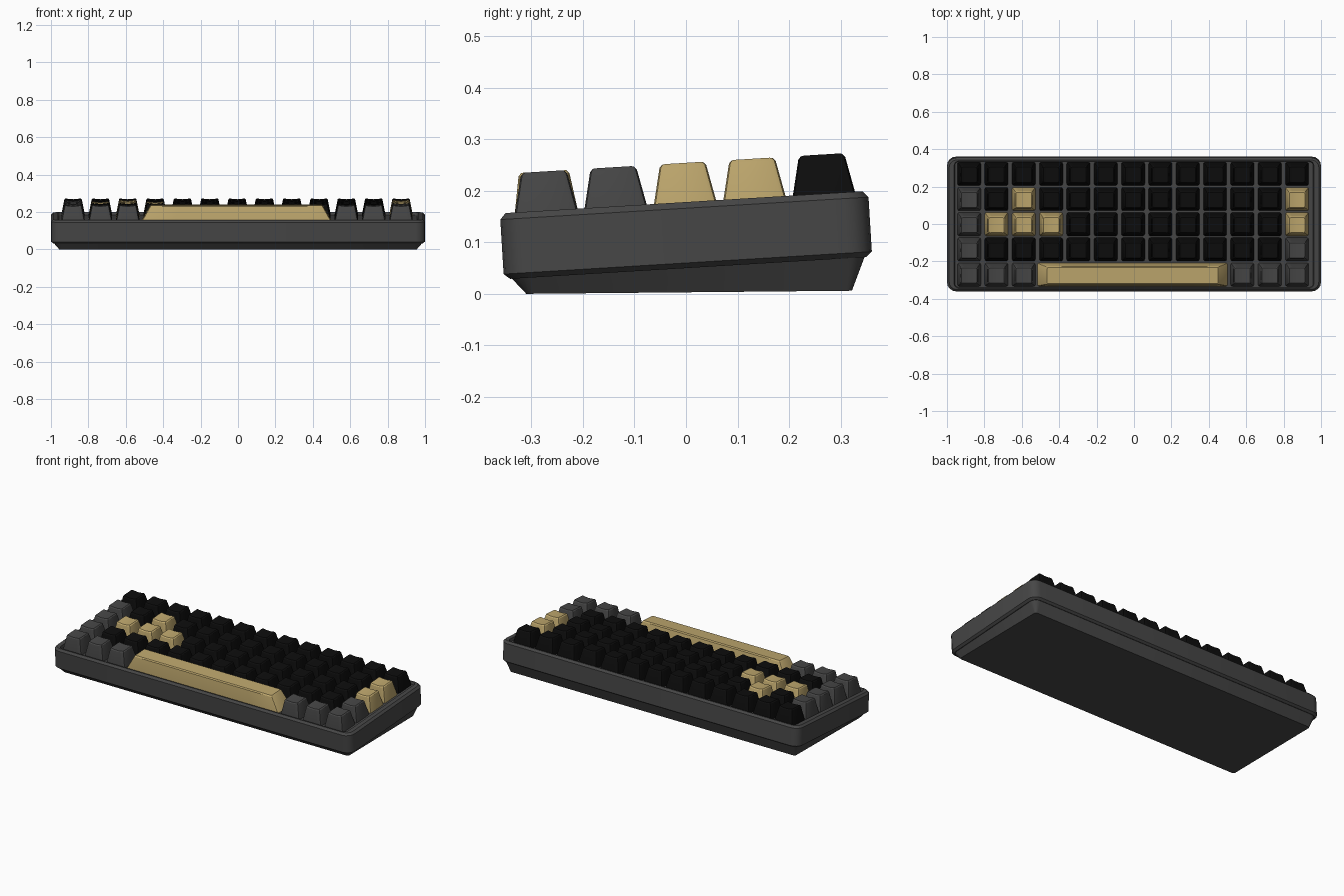
import bpy, bmesh, math

if "Cube" in bpy.data.objects:
    bpy.data.objects.remove(bpy.data.objects["Cube"])

TILT = math.atan(0.061)
PIVOT = 0.115
RIM, FLOOR = 0.178, 0.162


def material(name, r, g, b):
    m = bpy.data.materials.new(name)
    m.diffuse_color = (r, g, b, 1)
    m.use_nodes = True
    m.node_tree.nodes["Principled BSDF"].inputs["Base Color"].default_value = m.diffuse_color
    return m


GREY = material("dark_grey", 0.062, 0.062, 0.062)
BLACK = material("black", 0.004, 0.004, 0.004)
GOLD = material("gold", 0.52, 0.39, 0.155)


def tilt(p):
    x, y, z = p
    s, c = math.sin(TILT), math.cos(TILT)
    return (x, y * c - (z - PIVOT) * s, PIVOT + y * s + (z - PIVOT) * c)


def rounded_rect(hx, hy, r, z, seg=3, cuts=1, dish=0.0):
    """Mirror-symmetric loop; point i pairs with point n-1-i across y."""
    half = []
    for k in range(seg + 1):
        a = math.pi / 2 * k / seg
        half.append((hx - r + r * math.cos(a), hy - r + r * math.sin(a)))
    for k in range(1, cuts):
        half.append(((hx - r) * (1 - 2 * k / cuts), hy))
    for k in range(seg + 1):
        a = math.pi / 2 * (1 + k / seg)
        half.append((-hx + r + r * math.cos(a), hy - r + r * math.sin(a)))
    pts = half + [(x, -y) for x, y in reversed(half)]
    return [(x, y, z - dish * (1 - (x / hx) ** 2)) for x, y in pts]


def loft(name, loops, mat, cx=0, cy=0):
    """Skin a stack of equal loops and cap both ends with strips of quads."""
    bm = bmesh.new()
    rings = [[bm.verts.new((x + cx, y + cy, z)) for x, y, z in l] for l in loops]
    n = len(rings[0])
    for a, b in zip(rings, rings[1:]):
        for i in range(n):
            j = (i + 1) % n
            bm.faces.new((a[i], a[j], b[j], b[i]))
    for ring in (rings[0], rings[-1]):
        for i in range(n // 2 - 1):
            bm.faces.new((ring[i], ring[i + 1], ring[n - 2 - i], ring[n - 1 - i]))
    bmesh.ops.recalc_face_normals(bm, faces=bm.faces)
    me = bpy.data.meshes.new(name)
    bm.to_mesh(me)
    bm.free()
    me.materials.append(mat)
    ob = bpy.data.objects.new(name, me)
    bpy.context.collection.objects.link(ob)
    return ob


def apply_tilt(ob):
    for v in ob.data.vertices:
        v.co = tilt(v.co)


# Case: tilted tray with chamfered edges and a shallow well for the keys
case = loft("case", [
    rounded_rect(0.987, 0.346, 0.040, 0.050, 4),
    rounded_rect(1.0, 0.358, 0.050, 0.060, 4),
    rounded_rect(1.0, 0.358, 0.050, 0.166, 4),
    rounded_rect(0.988, 0.347, 0.040, RIM, 4),
    rounded_rect(0.962, 0.341, 0.025, RIM, 4),
    rounded_rect(0.958, 0.337, 0.022, FLOOR, 4),
], GREY)
apply_tilt(case)

# Base: tapered wedge from the tilted case underside to the desk
upper = [tilt(p) for p in rounded_rect(0.985, 0.344, 0.038, 0.052, 4)]
lower = [(x, y + 0.006, 0.003 + 0.0095 * y) for x, y, z in rounded_rect(0.956, 0.316, 0.012, 0, 4)]
loft("base", [lower, upper], GREY)


def key(name, cx, cy, hx, hy, taper_x, taper_y, mat, bevel=0.005, dish=0.005):
    h = 0.254
    tx, ty = hx - taper_x, hy - taper_y
    cuts = 6
    ob = loft(name, [
        rounded_rect(hx, hy, 0.010, FLOOR, 2, cuts),
        rounded_rect(hx, hy, 0.010, FLOOR + 0.006, 2, cuts),
        rounded_rect(tx, ty, 0.010, h - bevel, 2, cuts, dish),
        rounded_rect(tx - bevel, ty - bevel, 0.007, h, 2, cuts, dish),
    ], mat, cx, cy)
    apply_tilt(ob)


# Keys: five rows of thirteen, G grey, K black, Y gold, S under the space bar
ROWS = ["GGGSSSSSSSGGG",
        "GKKKKKKKKKKKG",
        "GYYYKKKKKKKKY",
        "GKYKKKKKKKKKY",
        "KKKKKKKKKKKKK"]
COLOURS = {"G": GREY, "K": BLACK, "Y": GOLD}
PX, PY = 0.1461, 0.135
X0, Y0 = -0.005, 0.002
for r, row in enumerate(ROWS):
    for c, kind in enumerate(row):
        if kind != "S":
            key(f"key_row{r + 1}_col{c + 1}", X0 + (c - 6) * PX, Y0 + (r - 2) * PY,
                0.0625, 0.0625, 0.016, 0.017, COLOURS[kind])

# Space bar spanning seven columns
key("space_bar", X0 - 0.003, Y0 - 2 * PY, 0.508, 0.0625, 0.045, 0.013, GOLD, 0.006, 0)

# Keep bevels crisp while smoothing the rounded corners
for ob in bpy.data.objects:
    ob.select_set(True)
bpy.context.view_layer.objects.active = case
bpy.ops.object.shade_smooth_by_angle(angle=math.radians(28))
